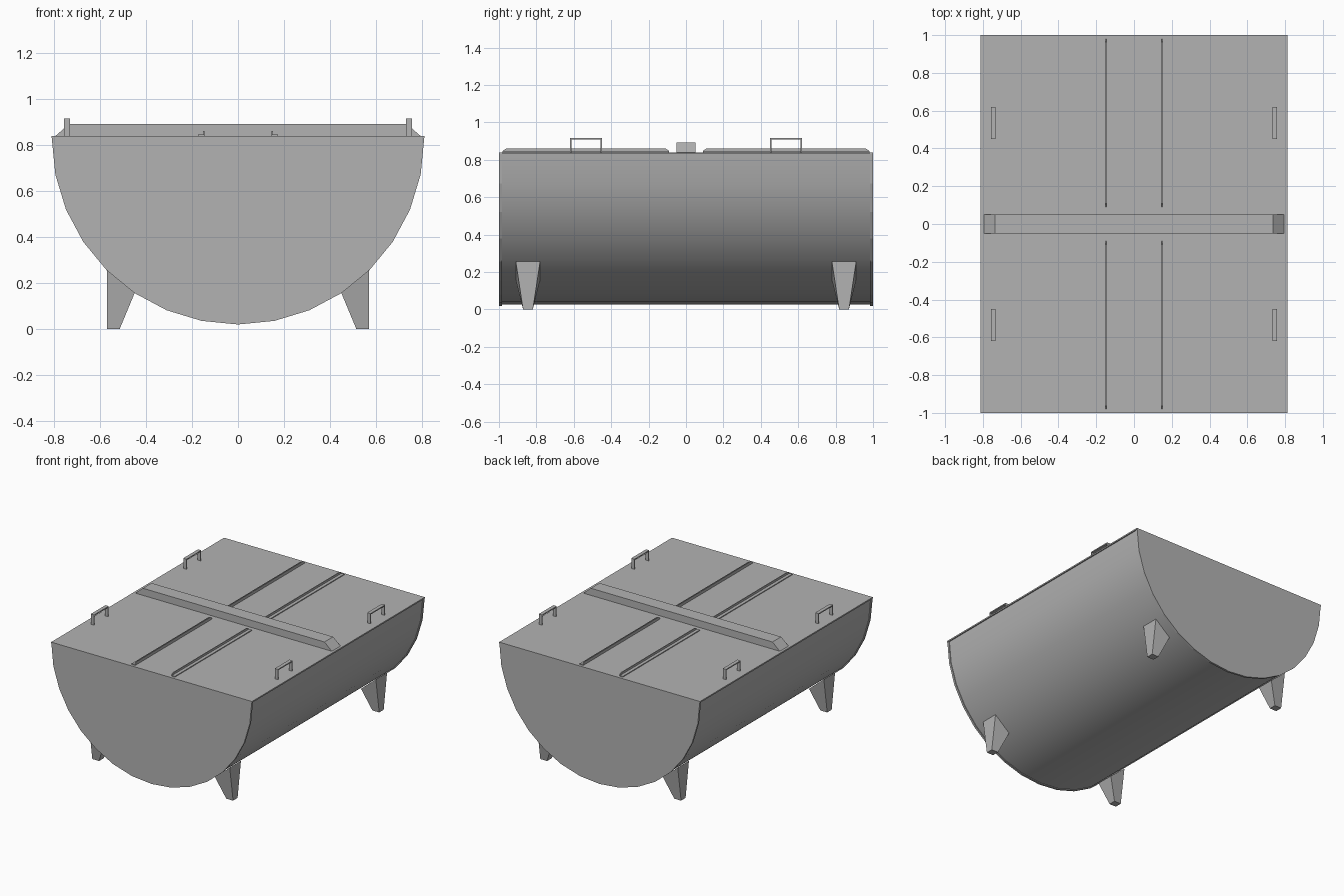
import bpy, bmesh, math

if "Cube" in bpy.data.objects:
    bpy.data.objects.remove(bpy.data.objects["Cube"])

steel = bpy.data.materials.new("grey_steel")
steel.diffuse_color = (0.45, 0.45, 0.45, 1)
steel.use_nodes = True
steel.node_tree.nodes["Principled BSDF"].inputs["Base Color"].default_value = steel.diffuse_color
RIM_Z = 0.83    # top of the trough
LID_Z = 0.84    # top of the lid


def make(name, verts, faces):
    me = bpy.data.meshes.new(name)
    me.from_pydata(verts, [], faces)
    bm = bmesh.new()
    bm.from_mesh(me)
    bmesh.ops.recalc_face_normals(bm, faces=bm.faces)
    bm.to_mesh(me)
    bm.free()
    me.materials.append(steel)
    ob = bpy.data.objects.new(name, me)
    bpy.context.collection.objects.link(ob)
    return ob


def prism(name, profile, axis, a, b):
    """Extrude a 2D profile along x or y (profile is the other axis and z)."""
    def place(p, t):
        return (t, p[0], p[1]) if axis == 'x' else (p[0], t, p[1])
    n = len(profile)
    verts = [place(p, a) for p in profile] + [place(p, b) for p in profile]
    faces = [list(range(n)), list(range(n, 2 * n))]
    faces += [[i, (i + 1) % n, n + (i + 1) % n, n + i] for i in range(n)]
    return make(name, verts, faces)


def box(name, x0, x1, y0, y1, z0, z1):
    return prism(name, [(x0, z0), (x1, z0), (x1, z1), (x0, z1)], 'y', y0, y1)


def half_round(r):
    return [(r * math.cos(math.pi + math.pi * i / 16),
             RIM_Z + r * math.sin(math.pi + math.pi * i / 16)) for i in range(17)]


# Trough body with smooth curved wall, and end plates
body = prism("trough_body", half_round(0.805), 'y', -0.99, 0.99)
for p in body.data.polygons:
    p.use_smooth = abs(p.normal.y) < 0.5 and p.normal.z < 0.9
bpy.context.view_layer.objects.active = body
body.select_set(True)
bpy.ops.object.shade_smooth_by_angle(angle=math.radians(30))
for s, side in ((-1, "front"), (1, "back")):
    prism(side + "_end_plate", half_round(0.811), 'y', s * 0.985, s * 1.0)

# Flat lid
box("lid", -0.813, 0.813, -1, 1, RIM_Z, LID_Z)

# Central beam with sloped ends
prism("central_beam", [(-0.795, LID_Z), (0.795, LID_Z), (0.735, 0.892), (-0.735, 0.892)],
      'y', -0.05, 0.05)

for sx in (-1, 1):
    for sy in (-1, 1):
        # Upright rib with chamfered ends and its low foot strip
        prism("rib", [(sy * 0.09, LID_Z), (sy * 0.98, LID_Z), (sy * 0.98, 0.847),
                      (sy * 0.96, 0.861), (sy * 0.11, 0.861), (sy * 0.09, 0.847)],
              'x', sx * 0.146, sx * 0.152)
        box("rib_foot", sx * 0.152, sx * 0.175, sy * 0.09, sy * 0.98, LID_Z, 0.846)

        # Lid handle as a bent flat bar
        y0, y1, t = sy * 0.45, sy * 0.62, sy * 0.008
        prism("handle", [(y0, LID_Z), (y0, 0.915), (y1, 0.915), (y1, LID_Z),
                         (y1 - t, LID_Z), (y1 - t, 0.907), (y0 + t, 0.907), (y0 + t, LID_Z)],
              'x', sx * 0.732, sx * 0.758)

        # Tapered leg, top cut to follow the trough wall
        ring = [(0.57, 0.0, 0.026), (0.515, 0.0, 0.026), (0.45, 0.156, 0.065), (0.57, 0.257, 0.065)]
        v = [(sx * x, sy * 0.845 + k * w, z) for k in (-1, 1) for x, z, w in ring]
        make("leg", v, [(0, 1, 2, 3), (4, 5, 6, 7), (0, 1, 5, 4),
                        (1, 2, 6, 5), (2, 3, 7, 6), (3, 0, 4, 7)])
